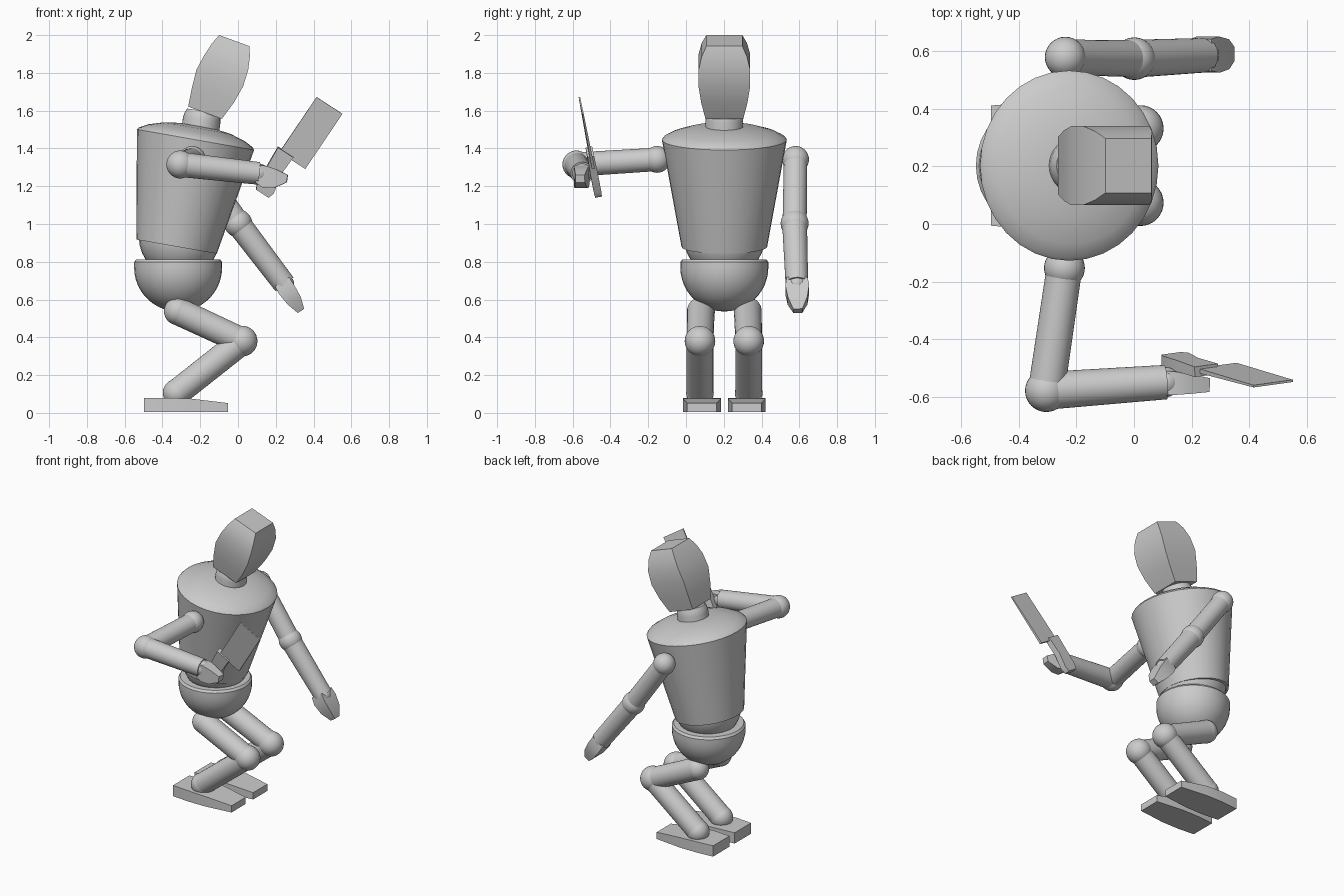
import bpy, bmesh
from math import radians, sin, cos, pi
from mathutils import Vector, Matrix

if "Cube" in bpy.data.objects:
    bpy.data.objects.remove(bpy.data.objects["Cube"])

MID = 0.203  # y of the body's symmetry plane


def finish(name, bm, matrix=Matrix()):
    bmesh.ops.recalc_face_normals(bm, faces=bm.faces)
    me = bpy.data.meshes.new(name)
    bm.to_mesh(me)
    bm.free()
    ob = bpy.data.objects.new(name, me)
    ob.matrix_world = matrix
    bpy.context.collection.objects.link(ob)
    return ob


def frame(origin, axis, xdir):
    """Local z along axis, local x near xdir."""
    z = Vector(axis).normalized()
    x = Vector(xdir)
    x = (x - z * x.dot(z)).normalized()
    m = Matrix((x, z.cross(x), z)).transposed().to_4x4()
    m.translation = Vector(origin)
    return m


def tilted(origin, degrees):
    return Matrix.Translation(origin) @ Matrix.Rotation(radians(degrees), 4, 'Y')


def loft(name, sections, matrix):
    """Four-sided loft; each section is (z, x_min, x_max, half_y)."""
    bm = bmesh.new()
    rings = [[bm.verts.new(c) for c in ((a, -h, z), (b, -h, z), (b, h, z), (a, h, z))]
             for z, a, b, h in sections]
    for r, s in zip(rings, rings[1:]):
        for i in range(4):
            j = (i + 1) % 4
            bm.faces.new((r[i], r[j], s[j], s[i]))
    bm.faces.new(rings[0])
    bm.faces.new(rings[-1])
    return finish(name, bm, matrix)


def lathe(name, profile, matrix, stretch=1.0, n=32):
    """Turned solid from (radius, z) pairs, capped at both ends."""
    bm = bmesh.new()
    rings = [[bm.verts.new((r * cos(2 * pi * i / n), stretch * r * sin(2 * pi * i / n), z))
              for i in range(n)] for r, z in profile]
    for r, s in zip(rings, rings[1:]):
        for i in range(n):
            j = (i + 1) % n
            bm.faces.new((r[i], r[j], s[j], s[i]))
    bm.faces.new(rings[0])
    bm.faces.new(rings[-1])
    return finish(name, bm, matrix)


def ball(name, p, r):
    bm = bmesh.new()
    bmesh.ops.create_uvsphere(bm, u_segments=32, v_segments=16, radius=r)
    return finish(name, bm, Matrix.Translation(p))


def limb(name, p, q, r0, r1):
    p, q = Vector(p), Vector(q)
    return lathe(name, [(r0, 0), (r1, (q - p).length)], frame(p, q - p, (0.1, 1, 0.05)))


# head and neck
loft("head", [(0, -.095, .095, .1), (.1, -.11, .125, .122), (.2, -.12, .142, .137),
              (.29, -.107, .138, .137), (.36, -.09, .122, .120), (.412, -.07, .101, .095)],
     tilted((-.175, MID, 1.589), 20))
lathe("neck", [(.1, -.12), (.1, .02), (.096, .045), (.085, .07)], tilted((-.195, MID, 1.53), 8))

# torso, waist and pelvis
lathe("torso", [(.216, 0), (.315, .575), (.305, .588), (.26, .612), (.18, .637), (.1, .648), (.02, .652)],
      tilted((-.325, MID, .88), 10), stretch=1.05)
ball("waist", (-.31, MID, .93), .215)
bowl = [(.233 * sin(radians(a)), -.233 * cos(radians(a))) for a in range(2, 91, 8)]
lathe("pelvis", bowl + [(.233, .028), (.222, .043)], Matrix.Translation((-.317, MID, .77)))

# legs and feet
for side, s in (("right", -1), ("left", 1)):
    hip = (-.318, MID + s * .124, .538)
    knee = (.022, MID + s * .129, .38)
    ankle = (-.325, MID + s * .129, .106)
    ball(side + "_hip", hip, .074)
    ball(side + "_knee", knee, .081)
    ball(side + "_ankle", ankle, .073)
    limb(side + "_thigh", hip, knee, .073, .071)
    limb(side + "_shin", knee, ankle, .071, .071)
    loft(side + "_foot", [(0, .005, .08, .09), (.12, .005, .08, .1), (.25, .005, .075, .1),
                          (.443, .005, .052, .078)],
         frame((-.497, MID + s * .119, 0), (1, 0, 0), (0, 0, 1)))

# arms
arms = {
    "left": ((-.239, .58, 1.342), (.001, .575, 1.003), (.245, .587, .682)),
    "right": ((-.242, -.153, 1.342), (-.305, -.58, 1.315), (.11, -.55, 1.268)),
}
for side, (shoulder, elbow, wrist) in arms.items():
    ball(side + "_shoulder", shoulder, .071)
    ball(side + "_elbow", elbow, .074)
    ball(side + "_wrist", wrist, .052)
    limb(side + "_upper_arm", shoulder, elbow, .062, .064)
    limb(side + "_forearm", elbow, wrist, .066, .060)

# hands
loft("left_hand", [(0, -.045, .045, .055), (.05, -.048, .045, .063), (.12, -.04, .04, .052),
                   (.185, -.02, .02, .024)],
     frame((.232, .588, .695), (.1, .004, -.153), (.83, 0, .55)))
loft("right_hand", [(0, -.045, .045, .042), (.04, -.065, .05, .04), (.1, -.06, .04, .033),
                    (.163, -.02, .02, .024)],
     frame((.1, -.552, 1.265), (.16, -.008, -.025), (0, 0, 1)))

# cleaver held in the right hand
knife = frame((.288, -.5, 1.337), (.196, -.055, .29), (.132, .02, -.095))
loft("cleaver_blade", [(0, -.082, .082, .008), (.355, -.082, .082, .004)], knife)
loft("cleaver_handle", [(-.235, -.075, .005, .018), (-.2, -.09, .015, .02), (-.1, -.095, -.01, .02),
                        (.018, -.104, -.006, .018)], knife)

bpy.ops.object.select_all(action='SELECT')
bpy.context.view_layer.objects.active = bpy.data.objects["torso"]
bpy.ops.object.shade_smooth_by_angle(angle=radians(30))
